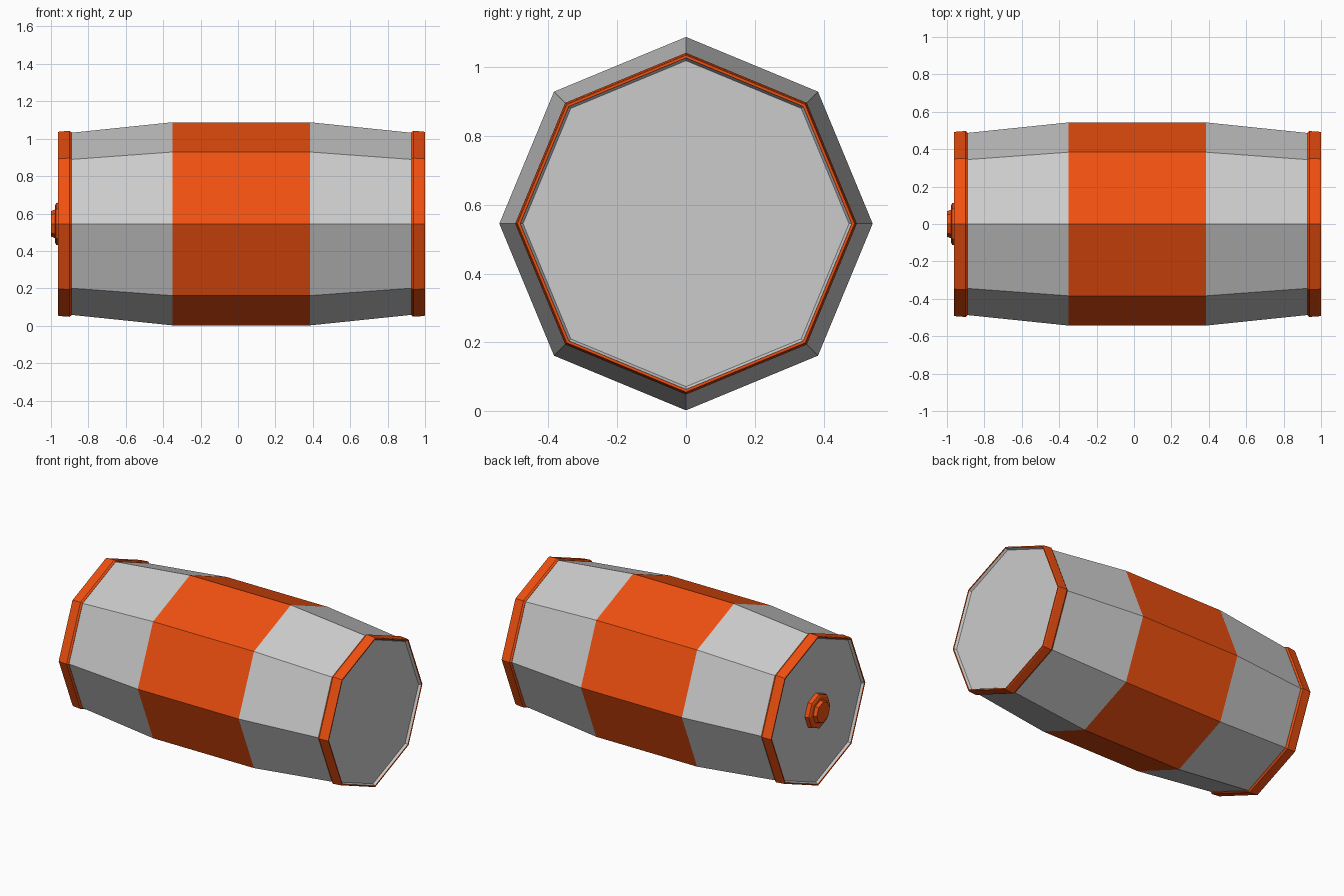
import bpy, math

if "Cube" in bpy.data.objects:
    bpy.data.objects.remove(bpy.data.objects["Cube"])

SIDES = 8
CZ = 0.545

orange = bpy.data.materials.new("orange")
orange.diffuse_color = (0.87, 0.08, 0.005, 1)
orange.use_nodes = True
orange.node_tree.nodes["Principled BSDF"].inputs["Base Color"].default_value = orange.diffuse_color
grey = bpy.data.materials.new("grey")
grey.diffuse_color = (0.53, 0.53, 0.53, 1)
grey.use_nodes = True
grey.node_tree.nodes["Principled BSDF"].inputs["Base Color"].default_value = grey.diffuse_color


def lathe(name, profile, orange_bands, closed=False):
    """Turn an (x, radius) profile around the barrel axis; radius 0 makes a pole."""
    verts, rings, faces, mats = [], [], [], []
    for x, r in profile:
        n = SIDES if r > 0 else 1
        rings.append([len(verts) + i for i in range(n)])
        for i in range(n):
            a = 2 * math.pi * i / SIDES
            verts.append((x, r * math.sin(a), CZ + r * math.cos(a)))
    pairs = list(zip(rings, rings[1:]))
    if closed:
        pairs.append((rings[-1], rings[0]))
    for k, (p, q) in enumerate(pairs):
        m = 1 if orange_bands is None or k in orange_bands else 0
        if len(p) == 1:
            new = [q]
        elif len(q) == 1:
            new = [p[::-1]]
        else:
            new = [(p[i], p[(i + 1) % SIDES], q[(i + 1) % SIDES], q[i])
                   for i in range(SIDES)]
            new = [f[::-1] for f in new]
        faces += new
        mats += [m] * len(new)
    # drop pole vertices: end caps are flat polygons
    used = sorted({i for f in faces for i in f})
    remap = {old: i for i, old in enumerate(used)}
    mesh = bpy.data.meshes.new(name)
    mesh.from_pydata([verts[i] for i in used], [],
                     [[remap[i] for i in f] for f in faces])
    mesh.materials.append(grey)
    mesh.materials.append(orange)
    for poly, m in zip(mesh.polygons, mats):
        poly.material_index = m
    # consistent outward normals
    import bmesh
    bm = bmesh.new()
    bm.from_mesh(mesh)
    bmesh.ops.recalc_face_normals(bm, faces=bm.faces)
    bm.to_mesh(mesh)
    bm.free()
    obj = bpy.data.objects.new(name, mesh)
    bpy.context.collection.objects.link(obj)
    return obj


# barrel body: recessed heads, tapered ends, orange belly band
lathe("barrel_body",
      [(-0.945, 0), (-0.945, 0.474), (-0.96, 0.483), (-0.89, 0.487),
       (-0.35, 0.543), (0.385, 0.543), (0.925, 0.487), (0.998, 0.483),
       (0.983, 0.474), (0.983, 0)],
      {4})

# end hoops, mirrored about the belly centre
for name, end, s in (("left_hoop", -0.963, 1), ("right_hoop", 1.0, -1)):
    lathe(name,
          [(end, 0.482), (end, 0.490), (end + s * 0.008, 0.493),
           (end + s * 0.062, 0.497), (end + s * 0.073, 0.489),
           (end + s * 0.073, 0.482)],
          None, closed=True)

# stepped plug on the left head
lathe("plug",
      [(-0.94, 0), (-0.94, 0.115), (-0.972, 0.112), (-0.979, 0.098),
       (-0.979, 0.076), (-1.0, 0.068), (-1.0, 0)],
      None)
